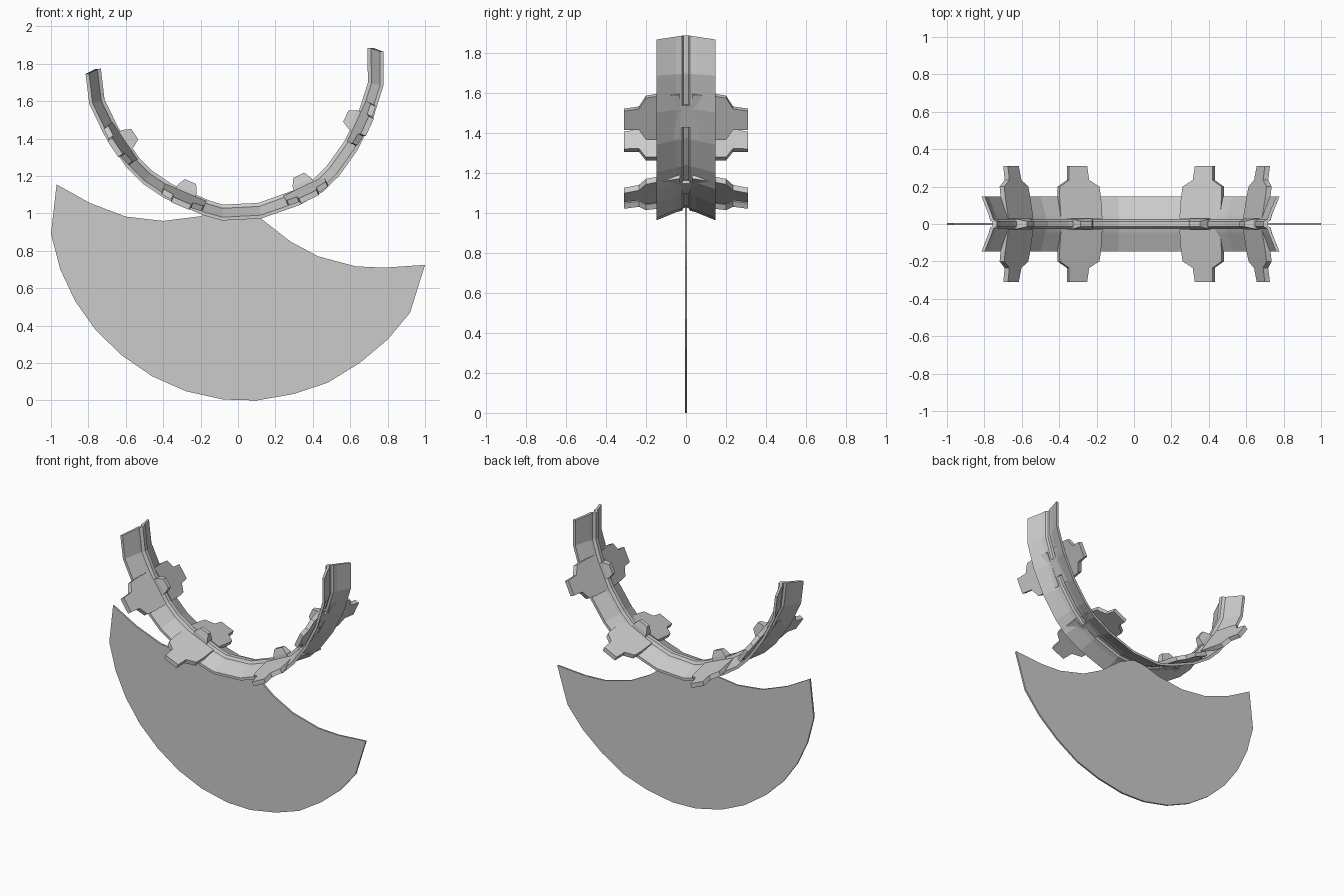
import bpy, bmesh
from mathutils import Vector

if "Cube" in bpy.data.objects:
    bpy.data.objects.remove(bpy.data.objects["Cube"])


def make_object(name, bm):
    bmesh.ops.remove_doubles(bm, verts=bm.verts, dist=1e-5)
    bmesh.ops.recalc_face_normals(bm, faces=bm.faces)
    mesh = bpy.data.meshes.new(name)
    bm.to_mesh(mesh)
    bm.free()
    obj = bpy.data.objects.new(name, mesh)
    bpy.context.collection.objects.link(obj)
    return obj


def loft(bm, rings):
    # Closed skin through matching rings, capped at both ends
    vs = [[bm.verts.new(p) for p in r] for r in rings]
    n = len(vs[0])
    for a, b in zip(vs, vs[1:]):
        for i in range(n):
            j = (i + 1) % n
            bm.faces.new((a[i], a[j], b[j], b[i]))
    bm.faces.new(vs[0])
    bm.faces.new(vs[-1])


# Blade: thin flat plate with a scooped double-curved top edge
blade = [(-.97, 1.155), (-.79, 1.055), (-.6, .983), (-.4, .96), (-.2, .985),
         (-.02, 1.04), (.12, .975), (.28, .85), (.43, .77), (.63, .717),
         (.78, .71), (1, .725), (.92, .47), (.8, .325), (.65, .2), (.48, .095),
         (.3, .035), (.1, 0), (-.08, .005), (-.28, .05), (-.46, .13),
         (-.62, .24), (-.76, .375), (-.87, .53), (-.95, .7), (-1, .89)]
bm = bmesh.new()
loft(bm, [[(x, y, z) for x, z in blade] for y in (-.006, .006)])
make_object("blade", bm)

# Path of the band's outer edge in the xz plane, left to right
path = [Vector((x, 0, z)) for x, z in (
    (-.815, 1.745), (-.795, 1.585), (-.714, 1.417), (-.596, 1.246),
    (-.51, 1.16), (-.39, 1.08), (-.185, .99), (-.085, .962), (.125, .973),
    (.33, 1.045), (.457, 1.118), (.54, 1.2), (.64, 1.34), (.72, 1.5),
    (.778, 1.685), (.778, 1.865))]


def inward(t):
    return Vector((-t.z, 0, t.x))


# Band: folded chevron section (y, depth towards the inside) with a raised ridge
half = [(-.147, 0), (-.147, .018), (-.045, .06), (-.025, .066), (-.014, .085)]
under = [(.05, .04), (.02, .048), (.012, .062)]
section = half + [(-y, d) for y, d in half[::-1]]
section += [(y, d) for y, d in under] + [(-y, d) for y, d in under[::-1]]
rings = []
last = len(path) - 1
for i, p in enumerate(path):
    t = (path[min(i + 1, last)] - path[max(i - 1, 0)]).normalized()
    n = inward(t)
    end = -1 if i == 0 else (1 if i == last else 0)
    rings.append([p + n * d + Vector((0, y, 0)) + t * end * .022 * (1 - abs(y) / .147)
                  for y, d in section])
bm = bmesh.new()
loft(bm, rings)
make_object("band", bm)


# Stepped lugs: sloping winged plates with a small stud on the ridge
steps = [(.03, .12), (.145, .12), (.2, .115), (.235, .058), (.31, .052)]


def lug(name, x, z, tx, tz):
    p, t = Vector((x, 0, z)), Vector((tx, 0, tz)).normalized()
    n = inward(t)
    bm = bmesh.new()
    for side in (-1, 1):
        rings = []
        for y, w in steps:
            d = .045 * (.31 - y) / .26
            rings.append([p + t * a + n * (d + b) + Vector((0, side * y, 0))
                          for a, b in ((-w, 0), (w, 0), (w, .03), (-w, .03))])
        loft(bm, rings)
    make_object(name, bm)

    bm = bmesh.new()
    loft(bm, [[p + t * a + n * d + Vector((0, y, 0))
               for a, y in ((-w, -h), (w, -h), (w, h), (-w, h))]
              for d, w, h in ((.05, .06, .03), (.1, .055, .025), (.142, .033, .014))])
    make_object(name + "_stud", bm)


lug("upper_left_lug", -.67, 1.345, .56, -.83)
lug("lower_left_lug", -.31, 1.04, .92, -.39)
lug("lower_right_lug", .385, 1.075, .9, .43)
lug("upper_right_lug", .705, 1.46, .42, .91)
